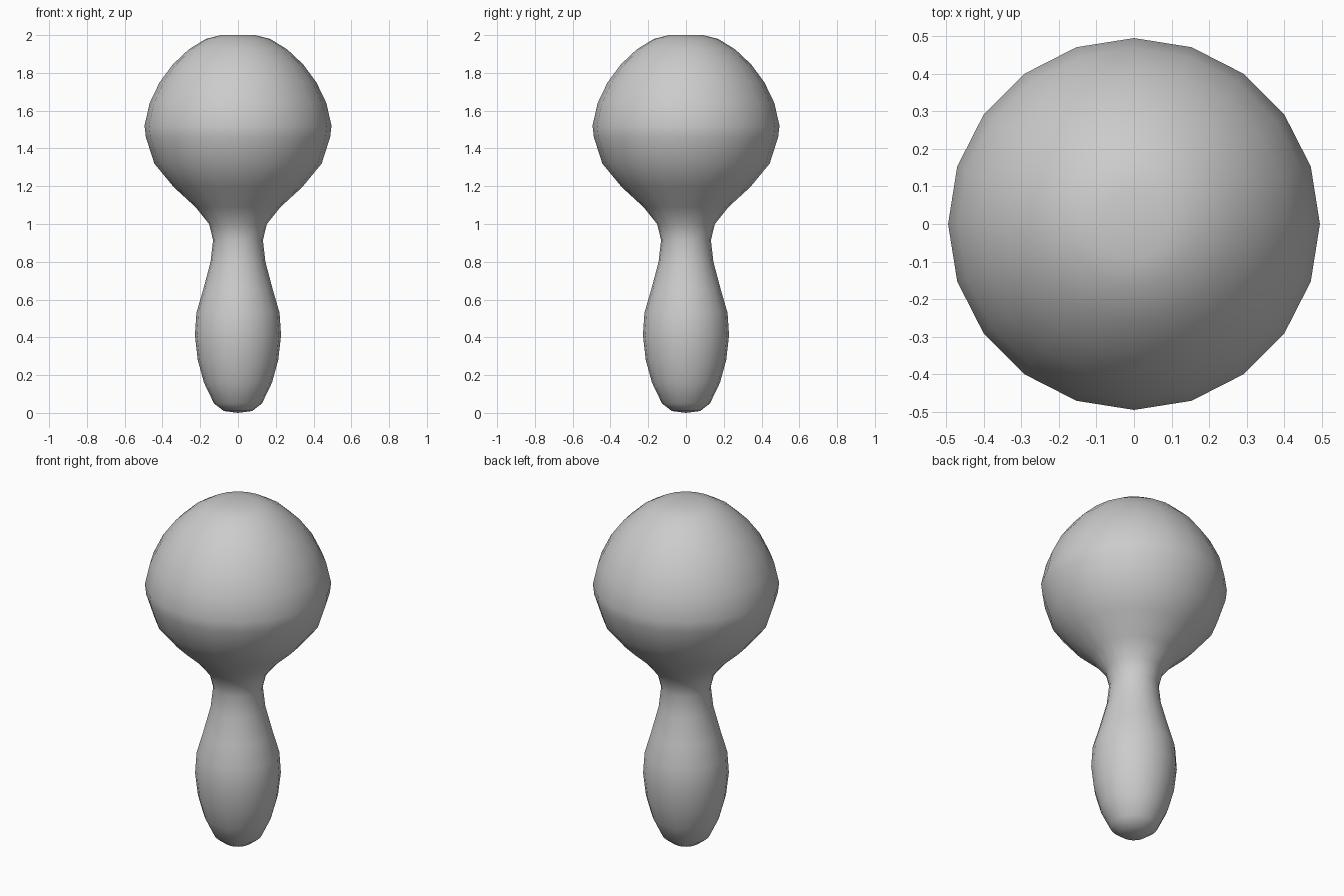
import bpy, bmesh, math
from mathutils import Vector

cube = bpy.data.objects.get("Cube")
if cube:
    bpy.data.objects.remove(cube, do_unlink=True)

SEGMENTS = 20

# Profile (radius, height): rounded handle, narrow neck, round head
profile = [
    (0, 0), (0.075, 0.01), (0.127, 0.05), (0.18, 0.16), (0.213, 0.28),
    (0.228, 0.41), (0.22, 0.53), (0.185, 0.65), (0.145, 0.80),
    (0.132, 0.915), (0.153, 1.0), (0.225, 1.09), (0.34, 1.195),
    (0.443, 1.32), (0.488, 1.46), (0.495, 1.52), (0.468, 1.64),
    (0.415, 1.75), (0.345, 1.845), (0.26, 1.925), (0.17, 1.98),
    (0.09, 2.0), (0, 2.0),
]

grey = bpy.data.materials.new("plain grey")
grey.use_nodes = True
colour = (0.6, 0.6, 0.6, 1)
grey.diffuse_color = colour
grey.node_tree.nodes["Principled BSDF"].inputs["Base Color"].default_value = colour

# Spin the profile around the upright axis
bm = bmesh.new()
verts = [bm.verts.new((r, 0, z)) for r, z in profile]
edges = [bm.edges.new(pair) for pair in zip(verts, verts[1:])]
bmesh.ops.spin(bm, geom=verts + edges, cent=Vector(), axis=(0, 0, 1),
               angle=math.tau, steps=SEGMENTS)
bmesh.ops.remove_doubles(bm, verts=bm.verts[:], dist=0.0005)
bmesh.ops.recalc_face_normals(bm, faces=bm.faces[:])
for face in bm.faces:
    face.smooth = True

mesh = bpy.data.meshes.new("handle_and_round_head")
bm.to_mesh(mesh)
bm.free()
mesh.materials.append(grey)
body = bpy.data.objects.new("handle_and_round_head", mesh)
bpy.context.collection.objects.link(body)
